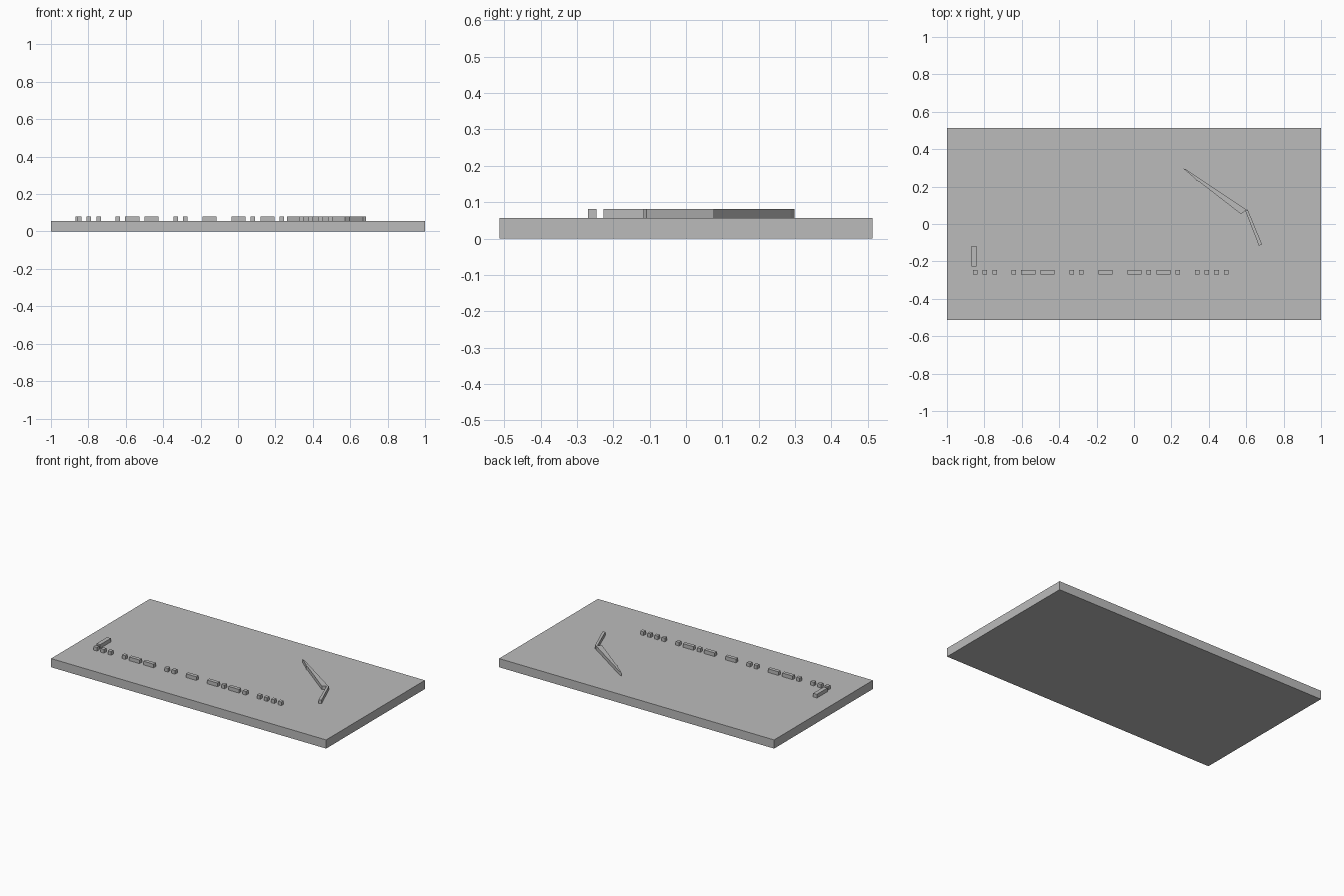
import bpy
import bmesh

cube = bpy.data.objects.get("Cube")
if cube:
    bpy.data.objects.remove(cube, do_unlink=True)

grey = bpy.data.materials.new("plain grey")
grey.use_nodes = True
colour = (0.5, 0.5, 0.5, 1.0)
grey.diffuse_color = colour
grey.node_tree.nodes["Principled BSDF"].inputs["Base Color"].default_value = colour

PLATE_TOP = 0.057
RAISED_TOP = 0.081


def prism(name, outline, bottom, top):
    """Extrude a flat outline upwards into a closed solid."""
    bm = bmesh.new()
    base = bm.faces.new([bm.verts.new((x, y, bottom)) for x, y in outline])
    up = bmesh.ops.extrude_face_region(bm, geom=[base], use_keep_orig=True)
    verts = [v for v in up["geom"] if isinstance(v, bmesh.types.BMVert)]
    bmesh.ops.translate(bm, verts=verts, vec=(0, 0, top - bottom))
    bmesh.ops.recalc_face_normals(bm, faces=bm.faces)
    mesh = bpy.data.meshes.new(name)
    bm.to_mesh(mesh)
    bm.free()
    mesh.materials.append(grey)
    obj = bpy.data.objects.new(name, mesh)
    bpy.context.collection.objects.link(obj)
    return obj


def block(name, x0, x1, y0, y1, bottom=PLATE_TOP, top=RAISED_TOP):
    return prism(name, [(x0, y0), (x1, y0), (x1, y1), (x0, y1)], bottom, top)


# Base plate
block("base_plate", -1, 1, -0.513, 0.513, 0, PLATE_TOP)

# Upright bar above the start of the row
block("upright_bar", -0.87, -0.843, -0.227, -0.117)

# Row of short and long blocks on an even pitch, with wider gaps between groups
UNIT = 0.0258
x = -0.861
for group in ("sss", "sll", "ss", "l", "lsls", "ssss"):
    for kind in group:
        units = 1 if kind == "s" else 3
        name = "short_block" if kind == "s" else "long_block"
        block(name, x, x + units * UNIT - 0.0015, -0.27, -0.246)
        x += (units + 1) * UNIT
    x += 2 * UNIT

# Long tapered pointer with a small step near its tip
prism("long_pointer", [(0.262, 0.298), (0.327, 0.242), (0.335, 0.230),
                       (0.346, 0.228), (0.572, 0.053), (0.602, 0.076),
                       (0.285, 0.288)], PLATE_TOP, RAISED_TOP)

# Short straight pointer
prism("short_pointer", [(0.595, 0.071), (0.668, -0.117), (0.684, -0.108),
                        (0.608, 0.077)], PLATE_TOP, RAISED_TOP)
